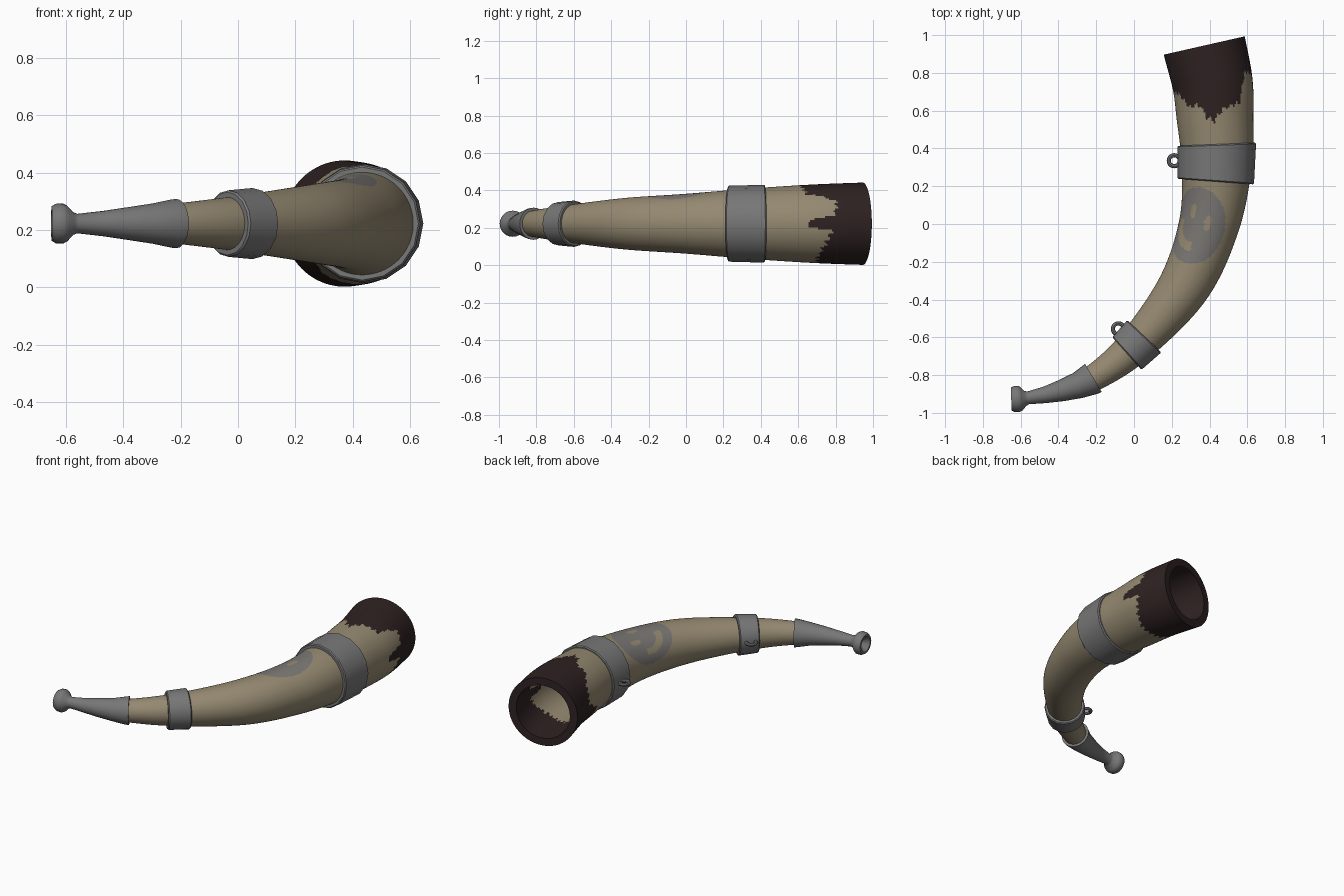
import bpy, bmesh, math
from mathutils import Vector

if "Cube" in bpy.data.objects:
    bpy.data.objects.remove(bpy.data.objects["Cube"])

ZC = 0.222  # height of the horn's axis


def material(name, rgb):
    m = bpy.data.materials.new(name)
    m.diffuse_color = (*rgb, 1)
    m.use_nodes = True
    m.node_tree.nodes["Principled BSDF"].inputs["Base Color"].default_value = m.diffuse_color
    return m


HORN = material("horn_beige", (0.30, 0.25, 0.165))
DARK = material("dark_brown", (0.028, 0.016, 0.016))
METAL = material("grey_metal", (0.185, 0.185, 0.185))
PAINT = material("emblem_grey", (0.195, 0.185, 0.175))

# Centre line of the horn, mouth tip to bell: x, y, horn radius
KEYS = [(-0.65, -0.927, 0.02), (-0.57, -0.922, 0.03), (-0.40, -0.887, 0.05),
        (-0.215, -0.815, 0.07), (0.01, -0.64, 0.098), (0.265, -0.33, 0.137),
        (0.398, 0.0, 0.16), (0.438, 0.315, 0.186), (0.428, 0.58, 0.204),
        (0.415, 0.75, 0.213), (0.372, 0.945, 0.22)]


def catmull(keys, n=40):
    k = [Vector(p) for p in keys]
    k = [2 * k[0] - k[1]] + k + [2 * k[-1] - k[-2]]
    out = []
    for a, b, c, d in zip(k, k[1:], k[2:], k[3:]):
        for i in range(n):
            t = i / n
            out.append(0.5 * (2 * b + (c - a) * t + (2 * a - 5 * b + 4 * c - d) * t * t
                              + (3 * b - a - 3 * c + d) * t ** 3))
    return out + [k[-2]]


PATH = catmull(KEYS)
DIST = [0.0]
for p, q in zip(PATH, PATH[1:]):
    DIST.append(DIST[-1] + (q.xy - p.xy).length)
LENGTH = DIST[-1]


def s_at(x, y):
    return min(zip(PATH, DIST), key=lambda e: (e[0].xy - Vector((x, y))).length)[1]


def sample(s):
    s = max(0.0, min(LENGTH, s))
    i = 0
    while i < len(DIST) - 2 and DIST[i + 1] < s:
        i += 1
    f = (s - DIST[i]) / (DIST[i + 1] - DIST[i])
    return PATH[i].lerp(PATH[i + 1], f)


def frame(s):
    """Centre, sideways direction and horn radius at distance s."""
    p = sample(s)
    t = (sample(s + 0.02) - sample(s - 0.02)).xy.normalized()
    return Vector((p.x, p.y, ZC)), Vector((t.y, -t.x, 0)), p.z


def sweep(name, rows, sides, mats, rule=None, closed=False):
    """Skin rings of (distance, radius) along the horn's centre line."""
    bm = bmesh.new()
    rings = []
    for s, r in rows:
        c, side, _ = frame(s)
        rings.append([bm.verts.new(c + r * (side * math.cos(a) + Vector((0, 0, math.sin(a)))))
                      for a in (2 * math.pi * i / sides for i in range(sides))])
    pairs = [(j, j + 1) for j in range(len(rows) - 1)]
    if closed:
        pairs.append((len(rows) - 1, 0))
    for j, k in pairs:
        for i in range(sides):
            n = (i + 1) % sides
            f = bm.faces.new((rings[j][i], rings[j][n], rings[k][n], rings[k][i]))
            if rule:
                s = (rows[j][0] + rows[k][0]) / 2
                f.material_index = rule(f.calc_center_median(), s, 360 * (i + 0.5) / sides, j)
    if not closed:
        bm.faces.new(rings[0])
        bm.faces.new(rings[-1])
    bmesh.ops.recalc_face_normals(bm, faces=bm.faces)
    me = bpy.data.meshes.new(name)
    bm.to_mesh(me)
    bm.free()
    for m in mats:
        me.materials.append(m)
    ob = bpy.data.objects.new(name, me)
    bpy.context.collection.objects.link(ob)
    smooth(ob)
    return ob


def smooth(ob):
    bpy.ops.object.select_all(action='DESELECT')
    ob.select_set(True)
    bpy.context.view_layer.objects.active = ob
    bpy.ops.object.shade_smooth_by_angle(angle=math.radians(35))


# Ragged edge of the dark bell: angle round the horn, y where the dark begins
EDGE = [(0, 0.64), (5, 0.66), (12, 0.79), (32, 0.81), (42, 0.75), (50, 0.64), (70, 0.62),
        (80, 0.60), (92, 0.54), (104, 0.57), (112, 0.63), (130, 0.62), (150, 0.69),
        (180, 0.70), (200, 0.58), (218, 0.60), (235, 0.72), (270, 0.70), (300, 0.70),
        (325, 0.74), (350, 0.78), (356, 0.65), (360, 0.64)]


def edge_y(a):
    for (a0, y0), (a1, y1) in zip(EDGE, EDGE[1:]):
        if a <= a1:
            return y0 + (y1 - y0) * (a - a0) / (a1 - a0) + 0.012 * math.sin(a * 0.6)


# Horn: outer wall, rim and hollow inside, with dark bell and painted emblem
start = s_at(-0.30, -0.85)
N_OUT, N_IN = 280, 100
outer = [start + (LENGTH - start) * i / N_OUT for i in range(N_OUT + 1)]
inner = [LENGTH - (LENGTH - start) * 0.8 * i / N_IN for i in range(N_IN + 1)]
rows = [(s, frame(s)[2]) for s in outer] + [(s, frame(s)[2] * 0.78) for s in inner]
EMBLEM_S = s_at(0.395, -0.025)


def horn_colour(c, s, a, j):
    if c.y > edge_y(a):
        return 1
    if j < N_OUT:
        u = (s - EMBLEM_S) / 0.215
        v = math.radians(a - 119) * frame(s)[2] / 0.172
        if u * u + v * v < 1:
            r = math.hypot(u, v)
            crescent = 0.45 < r < 0.68 and abs(math.atan2(v, -u) - 0.75) < 0.95
            eyes = any(((u - eu) / 0.2) ** 2 + ((v - ev) / 0.11) ** 2 < 1
                       for eu, ev in ((0.35, 0.12), (0.12, -0.42)))
            return 0 if crescent or eyes else 2
    return 0


sweep("horn", rows, 128, [HORN, DARK, PAINT], horn_colour)

# Mouthpiece with flared, cupped knob
end = s_at(-0.215, -0.815)
sweep("mouthpiece", [(0.05, 0.012), (0.0, 0.048), (0.0, 0.06), (0.015, 0.069), (0.04, 0.07),
                     (0.055, 0.062), (0.075, 0.040), (0.09, 0.034), (0.18, 0.044),
                     (0.27, 0.057), (0.36, 0.070), (end - 0.02, 0.084), (end, 0.086),
                     (end, 0.066)], 24, [METAL])


# Metal bands and their hanging loops
def band(name, s0, s1, r0, r1, bore):
    b = 0.006
    sweep(name, [(s0, bore), (s0, r0 - b), (s0 + b, r0), (s1 - b, r1), (s1, r1 - b), (s1, bore)],
          16, [METAL], closed=True)


band("large_band", s_at(0.43, 0.225), s_at(0.438, 0.42), 0.203, 0.208, 0.172)
band("small_band", s_at(-0.04, -0.685), s_at(0.06, -0.595), 0.116, 0.124, 0.088)

for name, x, y in (("large_band_loop", 0.213, 0.335), ("small_band_loop", -0.083, -0.555)):
    bpy.ops.mesh.primitive_torus_add(major_segments=20, minor_segments=8, major_radius=0.029,
                                     minor_radius=0.011, location=(x, y, ZC))
    loop = bpy.context.object
    loop.name = name
    loop.data.materials.append(METAL)
    smooth(loop)
